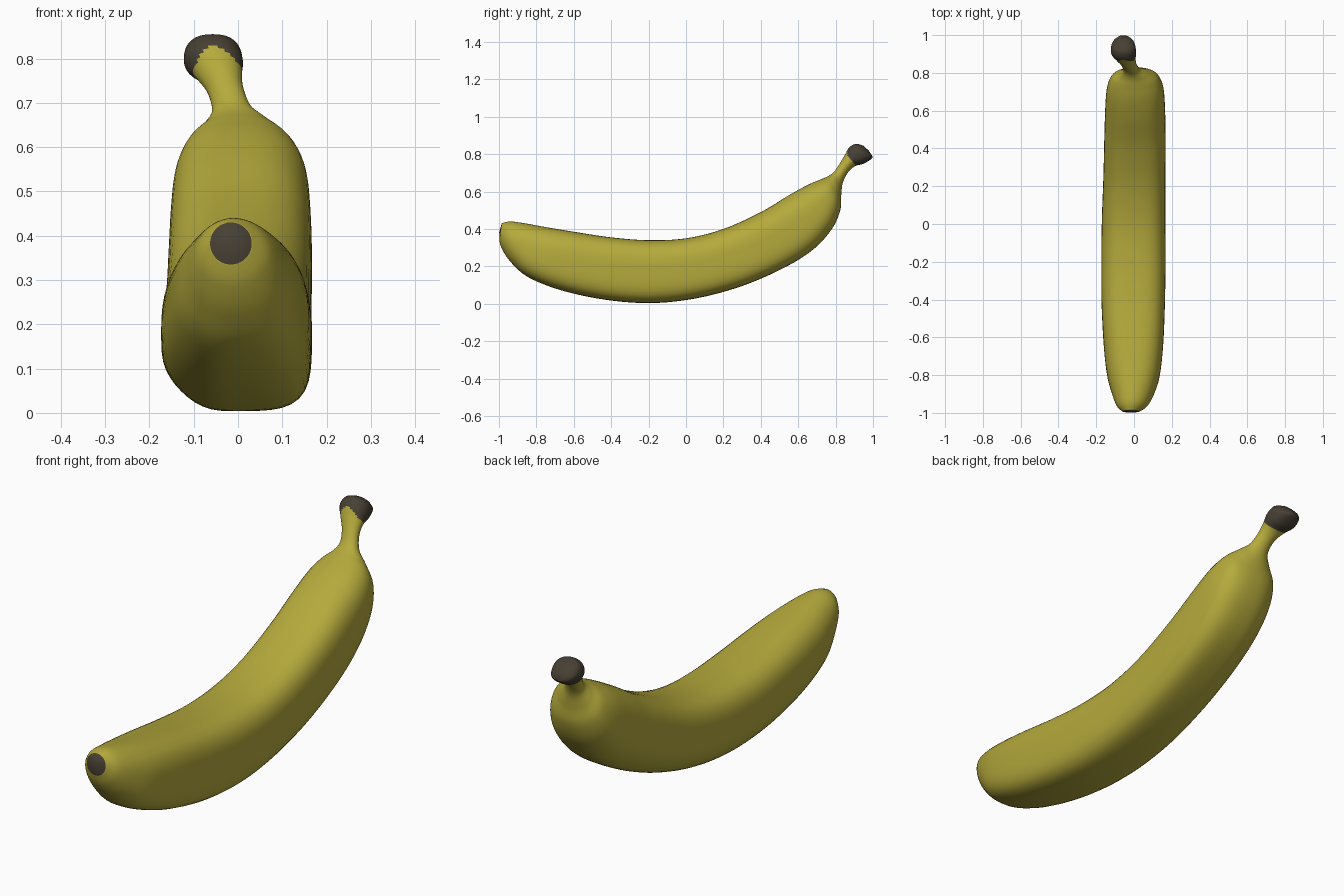
import bpy, bmesh, math
from mathutils import Vector

if "Cube" in bpy.data.objects:
    bpy.data.objects.remove(bpy.data.objects["Cube"])


def material(name, rgb):
    m = bpy.data.materials.new(name)
    m.diffuse_color = (*rgb, 1)
    m.use_nodes = True
    m.node_tree.nodes["Principled BSDF"].inputs["Base Color"].default_value = m.diffuse_color
    return m


# Sections: inner y, z, outer y, z, half width, x centre, squareness
SECTIONS = [
    (-.985, .43, -.998, .335, .047, -.016, 2.0),
    (-.94, .44, -.98, .285, .082, -.010, 2.0),
    (-.86, .43, -.93, .215, .112, -.005, 2.2),
    (-.75, .41, -.84, .14, .140, -.003, 2.5),
    (-.60, .385, -.66, .07, .158, -.003, 2.8),
    (-.40, .355, -.42, .02, .168, -.004, 3.0),
    (-.20, .34, -.18, .004, .170, -.003, 3.0),
    (.00, .35, .06, .03, .168, -.002, 3.0),
    (.20, .40, .30, .095, .164, .002, 3.0),
    (.40, .49, .52, .19, .162, .005, 2.9),
    (.55, .58, .68, .29, .158, .006, 2.7),
    (.65, .635, .78, .40, .149, .006, 2.5),
    (.72, .665, .825, .50, .124, .004, 2.3),
    (.765, .685, .830, .58, .082, .000, 2.1),
    (.795, .71, .838, .645, .047, -.012, 2.0),
    (.825, .755, .865, .70, .041, -.028, 2.0),
    (.85, .797, .902, .735, .053, -.044, 2.0),
    (.872, .835, .947, .748, .066, -.055, 2.2),
    (.908, .855, .988, .772, .060, -.057, 2.3),
    (.948, .845, .999, .785, .036, -.057, 2.2),
]
STEPS, SIDES = 6, 56
CAP_START = 16  # section where the dark stem end begins


def spline(t):
    """Catmull-Rom interpolation through the sections."""
    i = min(int(t), len(SECTIONS) - 2)
    f = t - i
    last = len(SECTIONS) - 1
    p = [SECTIONS[max(0, min(last, i + k))] for k in (-1, 0, 1, 2)]
    return [.5 * (2 * b + (c - a) * f + (2 * a - 5 * b + 4 * c - d) * f * f
                  + (3 * b - a - 3 * c + d) * f ** 3) for a, b, c, d in zip(*p)]


def ring(bm, t):
    y0, z0, y1, z1, hw, xc, e = spline(t)
    mid = Vector((xc, (y0 + y1) / 2, (z0 + z1) / 2))
    up = Vector((0, (y0 - y1) / 2, (z0 - z1) / 2))
    verts = []
    for k in range(SIDES):
        a = 2 * math.pi * k / SIDES
        c, s = math.cos(a), math.sin(a)
        # lower right corner is squarer than lower left
        ee = e * (1 - .25 * c * min(s, 0) * 2 * max(0, e - 2))
        r = (abs(c) ** ee + abs(s) ** ee) ** (-1 / ee)
        verts.append(bm.verts.new(mid + Vector((hw * r * c, 0, 0)) + up * r * s))
    return verts


bm = bmesh.new()
count = (len(SECTIONS) - 1) * STEPS
rings = [ring(bm, i / STEPS) for i in range(count + 1)]

# Skin, dark at the stem end with a scalloped upper border
for i in range(count):
    t = (i + .5) / STEPS
    for k in range(SIDES):
        n = (k + 1) % SIDES
        f = bm.faces.new((rings[i][k], rings[i][n], rings[i + 1][n], rings[i + 1][k]))
        upper = max(0, math.sin(2 * math.pi * k / SIDES)) ** 4
        f.material_index = int(t > CAP_START + .1 + .7 * upper)

# Slightly domed ends: dark blossom tip and stem end
for loop, push in ((rings[0], (0, -.007, 0)), (rings[-1], (0, .004, .004))):
    centre = sum((v.co for v in loop), Vector()) / SIDES + Vector(push)
    c = bm.verts.new(centre)
    for k in range(SIDES):
        bm.faces.new((loop[k], loop[(k + 1) % SIDES], c)).material_index = 1

bmesh.ops.recalc_face_normals(bm, faces=bm.faces)
for f in bm.faces:
    f.smooth = True
mesh = bpy.data.meshes.new("banana")
bm.to_mesh(mesh)
bm.free()
mesh.materials.append(material("banana yellow", (.46, .40, .045)))
mesh.materials.append(material("dark brown", (.062, .050, .033)))
banana = bpy.data.objects.new("banana", mesh)
bpy.context.collection.objects.link(banana)
